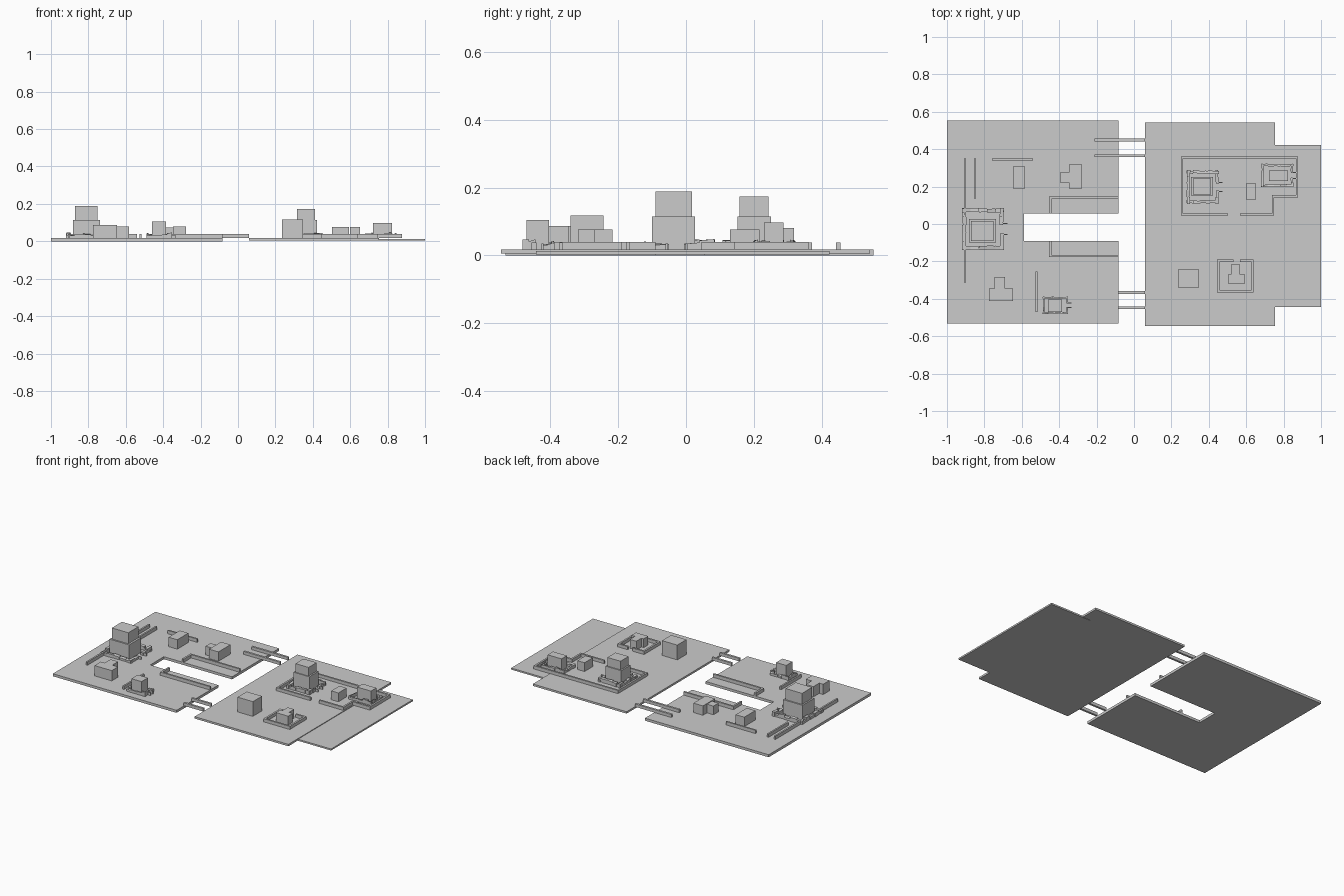
import bpy, bmesh, random
from mathutils import Matrix, Vector

if "Cube" in bpy.data.objects:
    bpy.data.objects.remove(bpy.data.objects["Cube"])

random.seed(4)
TOP = 0.017          # top surface of the ground plates


def box(name, x0, x1, y0, y1, z0=TOP, z1=0.039):
    """Axis aligned box from its extents."""
    bm = bmesh.new()
    bmesh.ops.create_cube(bm, size=1)
    for v in bm.verts:
        v.co = Vector(((x0 + x1) / 2 + v.co.x * (x1 - x0),
                       (y0 + y1) / 2 + v.co.y * (y1 - y0),
                       (z0 + z1) / 2 + v.co.z * (z1 - z0)))
    return finish(name, bm)


def finish(name, bm):
    bmesh.ops.recalc_face_normals(bm, faces=bm.faces)
    me = bpy.data.meshes.new(name)
    bm.to_mesh(me)
    bm.free()
    ob = bpy.data.objects.new(name, me)
    bpy.context.collection.objects.link(ob)
    return ob


def plate(name, outline, z0, z1):
    """Extruded polygon."""
    bm = bmesh.new()
    f = bm.faces.new([bm.verts.new((x, y, z0)) for x, y in outline])
    r = bmesh.ops.extrude_face_region(bm, geom=[f])
    for v in r['geom']:
        if isinstance(v, bmesh.types.BMVert):
            v.co.z = z1
    return finish(name, bm)


def wall(name, pts, t=0.012):
    """Low wall following an axis aligned path of centre points."""
    h = t / 2
    for (xa, ya), (xb, yb) in zip(pts, pts[1:]):
        box(name, min(xa, xb) - h, max(xa, xb) + h, min(ya, yb) - h, max(ya, yb) + h)


def rough_ring(name, x0, x1, y0, y1):
    """Crumbling rampart: uneven wall blocks on four sides, gate on the right."""
    bm = bmesh.new()
    s = min(x1 - x0, y1 - y0)
    t = s * 0.09

    def block(cx, cy, lx, ly):
        h = random.uniform(0.014, 0.028)
        m = Matrix.Translation((cx, cy, TOP + h / 2)) \
            @ Matrix.Rotation(random.uniform(-0.08, 0.08), 4, 'Z') \
            @ Matrix.Diagonal((lx, ly, h, 1))
        new = bmesh.ops.create_cube(bm, size=1, matrix=m)['verts']
        for v in new:
            if v.co.z > TOP + h / 2:
                v.co.z += random.uniform(-0.004, 0.003)

    n = 5
    for i in range(n):
        u = (i + 0.5) / n
        j = random.uniform(0, t * 0.3)
        lx, ly = (x1 - x0) / n, (y1 - y0) / n
        cx, cy = x0 + u * (x1 - x0), y0 + u * (y1 - y0)
        block(cx, y0 + t / 2 + j, lx, t)
        block(cx, y1 - t / 2 - j, lx, t)
        block(x0 + t / 2 + j, cy, t, ly)
        if i != 2:
            block(x1 - t / 2 - j, cy, t, ly)
    finish(name, bm)
    # gate posts
    c = (y0 + y1) / 2
    for k in (-1, 1):
        y = c + k * (y1 - y0) * 0.13
        box("gate_post", x1 - t, x1 + 0.018, y - 0.003, y + 0.003, TOP, 0.035)


# Ground plates
plate("left_ground", [(-1, -.532), (-.083, -.532), (-.083, -.09), (-.588, -.09),
                      (-.588, .055), (-.083, .055), (-.083, .553), (-1, .553)], 0, TOP)
box("right_ground", .06, .755, -.545, .543, .005, .018)
box("right_ground_extension", .70, 1, -.443, .423, .003, .0135)

# Bridges across the channel
for x0, y in ((-.21, .449), (-.21, .365), (-.085, -.366), (-.085, -.448)):
    box("bridge_beam", x0, .06, y - .007, y + .007, .018, .038)

# Low walls on the left plate
box("long_wall", -.908, -.897, -.313, .35)
box("inner_wall", -.856, -.845, .136, .35)
box("rear_wall", -.76, -.54, .339, .35)
box("front_wall", -.527, -.516, -.47, -.254)
wall("dock_wall_rear", [(-.448, .062), (-.448, .141), (-.09, .141)])
wall("dock_wall_front", [(-.448, -.096), (-.448, -.171), (-.09, -.171)])

# Compound walls on the right plate
wall("compound_wall", [(.497, .051), (.257, .051), (.257, .355), (.871, .355),
                       (.871, .149), (.743, .149), (.743, .051), (.573, .051)])
wall("yard_wall", [(.525, -.196), (.45, -.196), (.45, -.36), (.634, -.36),
                   (.634, -.196), (.572, -.196)])

# Ramparts around the towers
rough_ring("great_tower_rampart", -.92, -.695, -.14, .085)
rough_ring("small_tower_rampart", -.488, -.352, -.482, -.388)
rough_ring("compound_tower_rampart", .28, .455, .108, .288)
rough_ring("corner_tower_rampart", .68, .852, .198, .322)

# Stepped towers: base and upper storey
box("great_tower_base", -.882, -.737, -.1, .026, TOP, .115)
box("great_tower_top", -.872, -.75, -.09, .017, .115, .189)
box("compound_tower_base", .305, .422, .152, .25, TOP, .115)
box("compound_tower_top", .315, .412, .158, .243, .115, .173)
box("small_tower", -.46, -.385, -.471, -.404, TOP, .105)
box("corner_tower", .722, .824, .23, .287, TOP, .097)

# Houses, some with a side wing
box("plain_house_rear", -.647, -.583, .19, .307, TOP, .08)
box("wing_house", -.348, -.278, .19, .318, TOP, .08)
box("wing_house_wing", -.396, -.348, .222, .275, TOP, .075)
box("front_house", -.775, -.647, -.412, -.345, TOP, .086)
box("front_house_wing", -.746, -.69, -.345, -.283, TOP, .086)
box("store_house", .235, .348, -.34, -.243, TOP, .117)
box("court_house", .6, .653, .13, .217, TOP, .077)
box("yard_house", .503, .594, -.318, -.27, TOP, .077)
box("yard_house_wing", .519, .567, -.27, -.216, TOP, .077)
